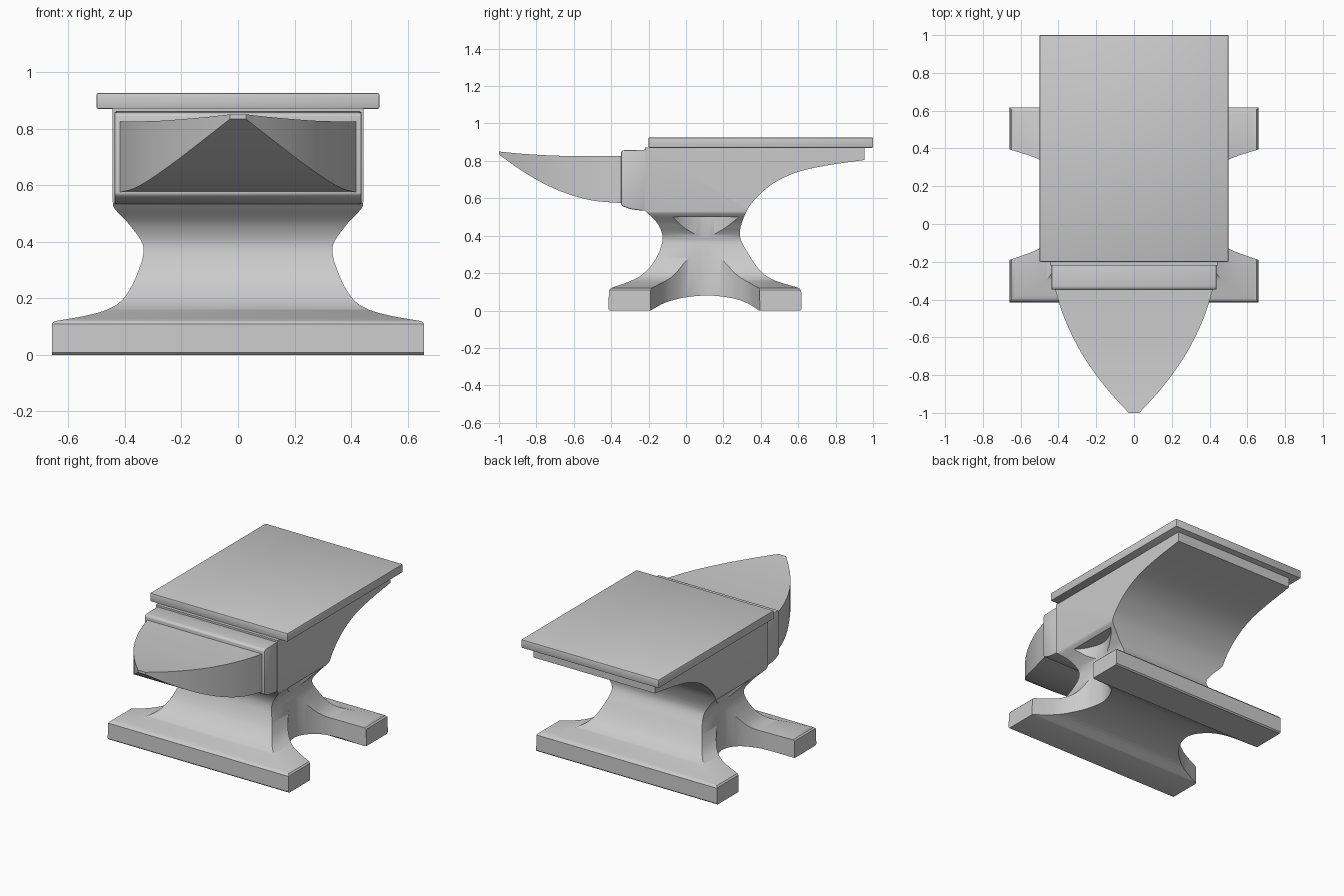
import bpy, bmesh
from mathutils import Vector

if "Cube" in bpy.data.objects:
    bpy.data.objects.remove(bpy.data.objects["Cube"])


def curve(pts, steps=6):
    """Smooth Catmull-Rom line through the given points."""
    p = [Vector(q) for q in pts]
    p = [2 * p[0] - p[1]] + p + [2 * p[-1] - p[-2]]
    out = []
    for i in range(1, len(p) - 2):
        a, b, c, d = p[i - 1:i + 3]
        for s in range(steps):
            t = s / steps
            out.append(0.5 * (2 * b + (c - a) * t + (2 * a - 5 * b + 4 * c - d) * t ** 2
                              + (3 * b - a - 3 * c + d) * t ** 3))
    return [tuple(v) for v in out + [p[-2]]]


def make(name, bm):
    bmesh.ops.recalc_face_normals(bm, faces=bm.faces)
    me = bpy.data.meshes.new(name)
    bm.to_mesh(me)
    bm.free()
    ob = bpy.data.objects.new(name, me)
    bpy.context.collection.objects.link(ob)
    return ob


def prism(name, pts, lo, hi, place):
    """Extrude a 2D outline; place(u, v, w) maps it into space."""
    bm = bmesh.new()
    face = bm.faces.new([bm.verts.new(place(u, v, lo)) for u, v in pts])
    new = bmesh.ops.extrude_face_region(bm, geom=[face])["geom"]
    shift = Vector(place(0, 0, hi)) - Vector(place(0, 0, lo))
    bmesh.ops.translate(bm, vec=shift, verts=[g for g in new if isinstance(g, bmesh.types.BMVert)])
    return make(name, bm)


def along_x(u, v, w): return (w, u, v)
def along_y(u, v, w): return (u, w, v)
def along_z(u, v, w): return (u, v, w)


def select(ob):
    bpy.ops.object.select_all(action='DESELECT')
    ob.select_set(True)
    bpy.context.view_layer.objects.active = ob


def boolean(ob, tool, op):
    m = ob.modifiers.new(op, 'BOOLEAN')
    m.operation, m.object, m.solver = op, tool, 'EXACT'
    select(ob)
    bpy.ops.object.modifier_apply(modifier=m.name)
    bpy.data.objects.remove(tool)


def finish(ob, bevel=0.0):
    if bevel:
        m = ob.modifiers.new("bevel", 'BEVEL')
        m.width, m.segments, m.limit_method = bevel, 2, 'ANGLE'
        select(ob)
        bpy.ops.object.modifier_apply(modifier=m.name)
    select(ob)
    bpy.ops.object.shade_smooth_by_angle(angle=0.55)


# Body: side silhouette intersected with front silhouette
front_waist = curve([(-0.22, 0.535), (-0.205, 0.52), (-0.15, 0.462), (-0.125, 0.39), (-0.145, 0.31),
                     (-0.19, 0.235), (-0.265, 0.172), (-0.4, 0.12)])
arch = curve([(-0.19, 0), (-0.11, 0.042), (0, 0.071), (0.13, 0.08), (0.25, 0.065),
              (0.33, 0.038), (0.39, 0)], 4)
tail = curve([(0.605, 0.12), (0.47, 0.163), (0.395, 0.215), (0.33, 0.31), (0.288, 0.4), (0.31, 0.5),
              (0.36, 0.585), (0.46, 0.675), (0.59, 0.738), (0.75, 0.775), (0.955, 0.805)])
side = ([(-0.22, 0.872)] + front_waist + [(-0.412, 0.108), (-0.415, 0.008), (-0.407, 0)] + arch
        + [(0.61, 0), (0.618, 0.008), (0.616, 0.108)] + tail + [(0.955, 0.872)])
body = prism("body", side, -0.8, 0.8, along_x)

flank = curve([(0.443, 0.54), (0.435, 0.515), (0.38, 0.455), (0.334, 0.38), (0.355, 0.29),
               (0.4, 0.205), (0.455, 0.163), (0.54, 0.138), (0.648, 0.119)])
half = [(0.443, 0.95)] + flank + [(0.657, 0.11), (0.659, -0.05)]
front = half + [(-x, z) for x, z in reversed(half)]
boolean(body, prism("front_cutter", front, -1.2, 1.2, along_y), 'INTERSECT')

# Notches between the feet on both sides
notch = curve([(0.75, -0.215), (0.66, -0.19), (0.51, -0.135), (0.425, -0.075), (0.365, 0.0),
               (0.336, 0.1), (0.365, 0.2), (0.425, 0.285), (0.51, 0.345), (0.66, 0.395), (0.75, 0.42)])
for s in (1, -1):
    boolean(body, prism("notch_cutter", [(s * x, y) for x, y in notch], -0.1, 0.5, along_z), 'DIFFERENCE')
finish(body)

# Top plate
plate = prism("face_plate", [(-0.2, 0.87), (1.0, 0.87), (1.0, 0.925), (-0.2, 0.925)], -0.5, 0.5, along_x)
finish(plate, 0.005)

# Collar between body and horn
ring = [(-0.2, 0.86), (-0.335, 0.857), (-0.348, 0.848), (-0.348, 0.568)] + \
    curve([(-0.335, 0.556), (-0.29, 0.541), (-0.23, 0.534)], 4) + [(-0.2, 0.534)]
collar = prism("collar", ring, -0.437, 0.437, along_x)
finish(collar, 0.006)

# Horn: rectangular sections (y, half width, bottom, top)
stations = curve([(-0.33, 0.422, 0.574, 0.826), (-0.4, 0.402, 0.578, 0.825), (-0.5, 0.368, 0.588, 0.825),
                  (-0.6, 0.323, 0.613, 0.826), (-0.7, 0.268, 0.65, 0.828), (-0.8, 0.2, 0.7, 0.833),
                  (-0.9, 0.12, 0.762, 0.84), (-1.0, 0.028, 0.834, 0.85)], 4)
bm = bmesh.new()
rings = [[bm.verts.new(c) for c in ((-w, y, b), (w, y, b), (w, y, t), (-w, y, t))]
         for y, w, b, t in stations]
for r, q in zip(rings, rings[1:]):
    for i in range(4):
        bm.faces.new((r[i], r[(i + 1) % 4], q[(i + 1) % 4], q[i]))
bm.faces.new(rings[0])
bm.faces.new(rings[-1])
finish(make("horn", bm))
